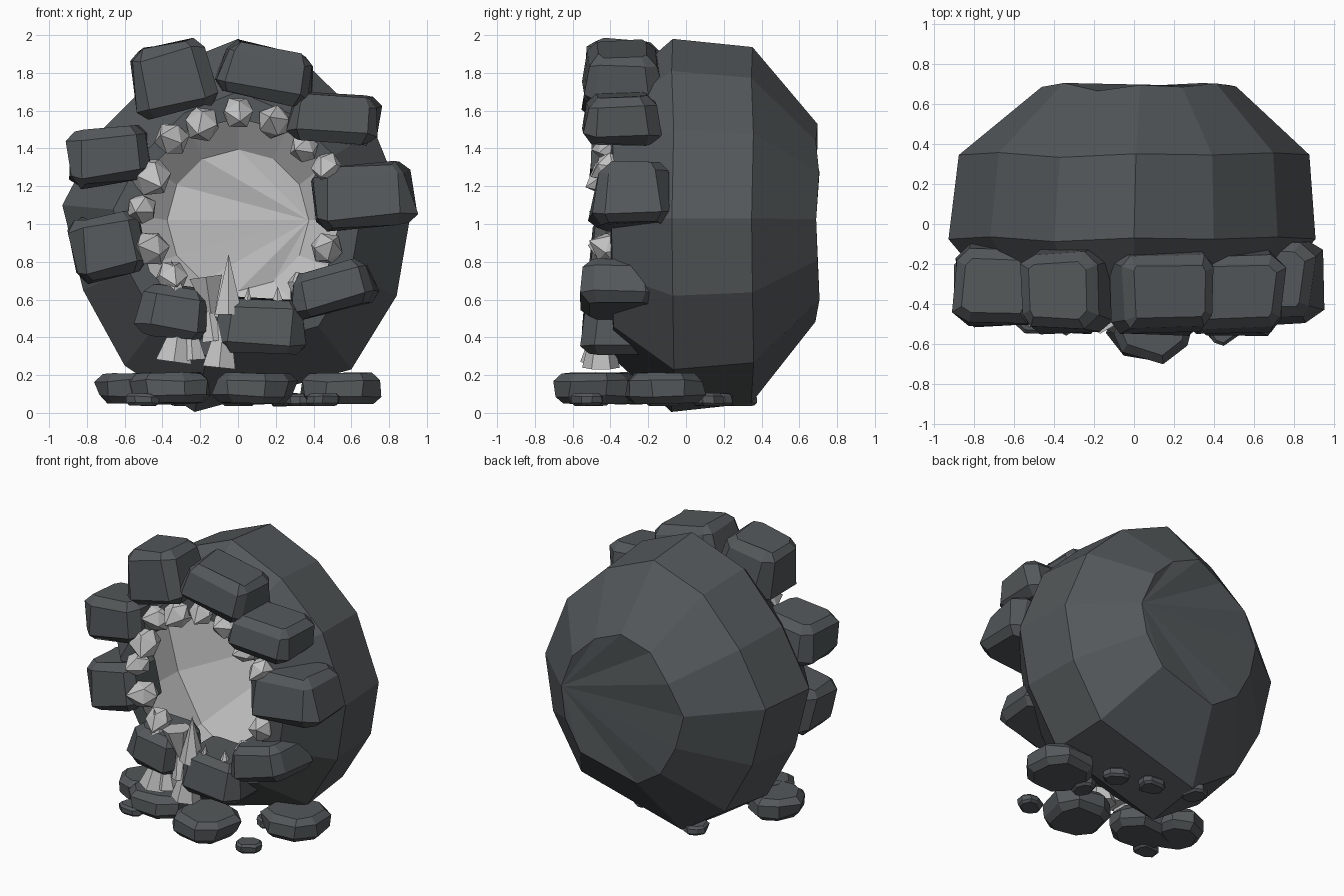
import bpy, bmesh, math, random
from mathutils import Matrix, Vector, Euler

if "Cube" in bpy.data.objects:
    bpy.data.objects.remove(bpy.data.objects["Cube"])

random.seed(4)


def material(name, rgb):
    m = bpy.data.materials.new(name)
    m.diffuse_color = (*rgb, 1)
    m.use_nodes = True
    m.node_tree.nodes["Principled BSDF"].inputs["Base Color"].default_value = m.diffuse_color
    return m


STONE = material("dark stone", (0.087, 0.097, 0.102))
CRYSTAL = material("pale crystal", (0.54, 0.54, 0.54))


def finish(bm, name, mats):
    bmesh.ops.recalc_face_normals(bm, faces=bm.faces)
    me = bpy.data.meshes.new(name)
    bm.to_mesh(me)
    bm.free()
    for m in mats:
        me.materials.append(m)
    ob = bpy.data.objects.new(name, me)
    bpy.context.collection.objects.link(ob)
    return ob


# Hollow shell: uneven twelve-sided outline lofted outside, over the lip and back inside
OUTLINE = [(0, 1.98), (.40, 1.81), (.72, 1.50), (.91, 1.03), (.84, .62), (.60, .23),
           (-.23, .005), (-.60, .25), (-.82, .65), (-.93, 1.10), (-.72, 1.50), (-.40, 1.82)]
DENT = [.0, -.01, .008, -.008, .0, .01, -.012, .006, .0, -.01, .01, -.03]


def scaled(s, y, cx=0, wobble=.6):
    return [(cx + x * s, y + d * wobble, 1.02 + (z - 1.02) * s)
            for (x, z), d in zip(OUTLINE, DENT)]


def circle(r, y, wobble=0):
    return [(r * math.sin(i * math.pi / 6), y + DENT[i] * wobble,
             1.02 + r * math.cos(i * math.pi / 6)) for i in range(12)]


bm = bmesh.new()
rings = [scaled(.53, .697, .03, 1), scaled(.955, .352, .01), scaled(1, -.07),
         scaled(.71, -.39), circle(.54, -.40),
         scaled(.88, -.04), scaled(.83, .29), circle(.375, .58, 1)]
loops = [[bm.verts.new(p) for p in r] for r in rings]
for k in range(7):
    for i in range(12):
        j = (i + 1) % 12
        f = bm.faces.new((loops[k][i], loops[k][j], loops[k + 1][j], loops[k + 1][i]))
        f.material_index = 1 if k >= 4 else 0
# both back walls fan out from their right-hand corner
for loop, mat in ((loops[0], 0), (loops[-1], 1)):
    for i in range(1, 11):
        a, b, c = loop[3], loop[(3 + i) % 12], loop[(4 + i) % 12]
        bm.faces.new((a, b, c)).material_index = mat
finish(bm, "geode_shell", [STONE, CRYSTAL])


# Chamfered, slightly irregular block, narrower at the top
def block(name, centre, size, tilt=0, turn=0, chamfer=.05, corner=.05, taper=1, wonk=.05):
    bm = bmesh.new()
    bmesh.ops.create_cube(bm, size=1)
    bmesh.ops.scale(bm, vec=size, verts=bm.verts)
    edges = [e for e in bm.edges
             if abs(e.verts[0].co.z - e.verts[1].co.z) > size[2] * .5]
    bmesh.ops.bevel(bm, geom=edges, offset=corner, segments=1, affect='EDGES')
    for v in bm.verts:
        if v.co.z > 0:
            v.co.x *= (1 + taper) / 2
            v.co.y *= taper
        v.co += Vector([random.uniform(-wonk, wonk) * s for s in size])
    rim = [e for e in bm.edges if (e.verts[0].co.z > 0) == (e.verts[1].co.z > 0)]
    bmesh.ops.bevel(bm, geom=rim, offset=chamfer, segments=1, affect='EDGES')
    rot = Euler((0, math.radians(-tilt), math.radians(turn))).to_matrix().to_4x4()
    bmesh.ops.transform(bm, matrix=Matrix.Translation(centre) @ rot, verts=bm.verts)
    finish(bm, name, [STONE])


# Stones around the opening: x, y, z, width, depth, height, tilt
for i, (x, y, z, w, d, h, t) in enumerate([
        (-.35, -.33, 1.77, .42, .42, .36, 13), (.15, -.34, 1.80, .51, .43, .27, -12),
        (.51, -.34, 1.56, .49, .40, .25, -4), (.66, -.29, 1.15, .53, .43, .32, 5),
        (.50, -.35, .66, .45, .42, .24, 14), (.12, -.34, .46, .47, .42, .28, -3),
        (-.34, -.34, .53, .38, .42, .27, -8), (-.69, -.31, .88, .39, .40, .33, 11),
        (-.68, -.31, 1.36, .45, .40, .29, 6)]):
    block(f"rim_stone_{i + 1}", (x, y, z), (w, d, h), t, 0, .05, .065, .87, .04)

# Flat slabs at the foot: x, y, width, depth, turn
for i, (x, y, w, d, t) in enumerate([
        (-.56, -.24, .34, .34, 20), (-.36, -.36, .41, .34, -5),
        (.09, -.48, .40, .40, -12), (.55, -.11, .41, .38, 5)]):
    block(f"foot_slab_{i + 1}", (x, y, .13), (w, d, .16), 0, t, .04, .10)

# Pebbles
for i, (x, y) in enumerate([(-.50, -.48), (.45, -.52), (.33, -.12),
                            (-.28, .28), (.25, .12), (0, .18)]):
    block(f"pebble_{i + 1}", (x, y, .07), (.17, .14, .065), 0, i * 35, .015, .04)

# Crystal nuggets around the rim of the hollow
for i, (x, z, r) in enumerate([
        (0, 1.59, .09), (.19, 1.54, .095), (.35, 1.40, .08), (.47, 1.30, .085),
        (.47, .87, .09), (.33, .68, .07), (-.19, 1.53, .10), (-.35, 1.45, .095),
        (-.46, 1.25, .11), (-.51, 1.08, .085), (-.46, .87, .10), (-.35, .72, .09)]):
    bm = bmesh.new()
    bmesh.ops.create_icosphere(bm, subdivisions=1, radius=r)
    rot = Euler([random.uniform(0, 3) for _ in range(3)]).to_matrix()
    bmesh.ops.rotate(bm, matrix=rot, verts=bm.verts)
    tip = min(bm.verts, key=lambda v: v.co.y)
    tip.co *= 1.4
    bmesh.ops.translate(bm, vec=(x, -.40, z), verts=bm.verts)
    finish(bm, f"crystal_nugget_{i + 1}", [CRYSTAL])

# Pointed crystals between the lower stones: x, base z, height, radius, lean
for i, (x, z, h, r, lean) in enumerate([
        (-.05, .52, .32, .085, 0), (-.17, .72, .26, .10, 172), (-.33, .60, .21, .07, -6),
        (.04, .48, .19, .06, 5), (.21, .55, .12, .05, 0), (-.34, .27, .30, .11, 8),
        (-.10, .24, .40, .10, 6), (-.24, .28, .28, .08, -4), (-.13, .38, .24, .07, -8)]):
    bm = bmesh.new()
    bmesh.ops.create_cone(bm, cap_ends=True, segments=6, radius1=r, radius2=0, depth=h)
    bmesh.ops.translate(bm, vec=(0, 0, h / 2), verts=bm.verts)
    m = Matrix.Translation((x, -.45, z)) @ Matrix.Rotation(math.radians(lean), 4, 'Y')
    bmesh.ops.transform(bm, matrix=m, verts=bm.verts)
    finish(bm, f"crystal_spike_{i + 1}", [CRYSTAL])
